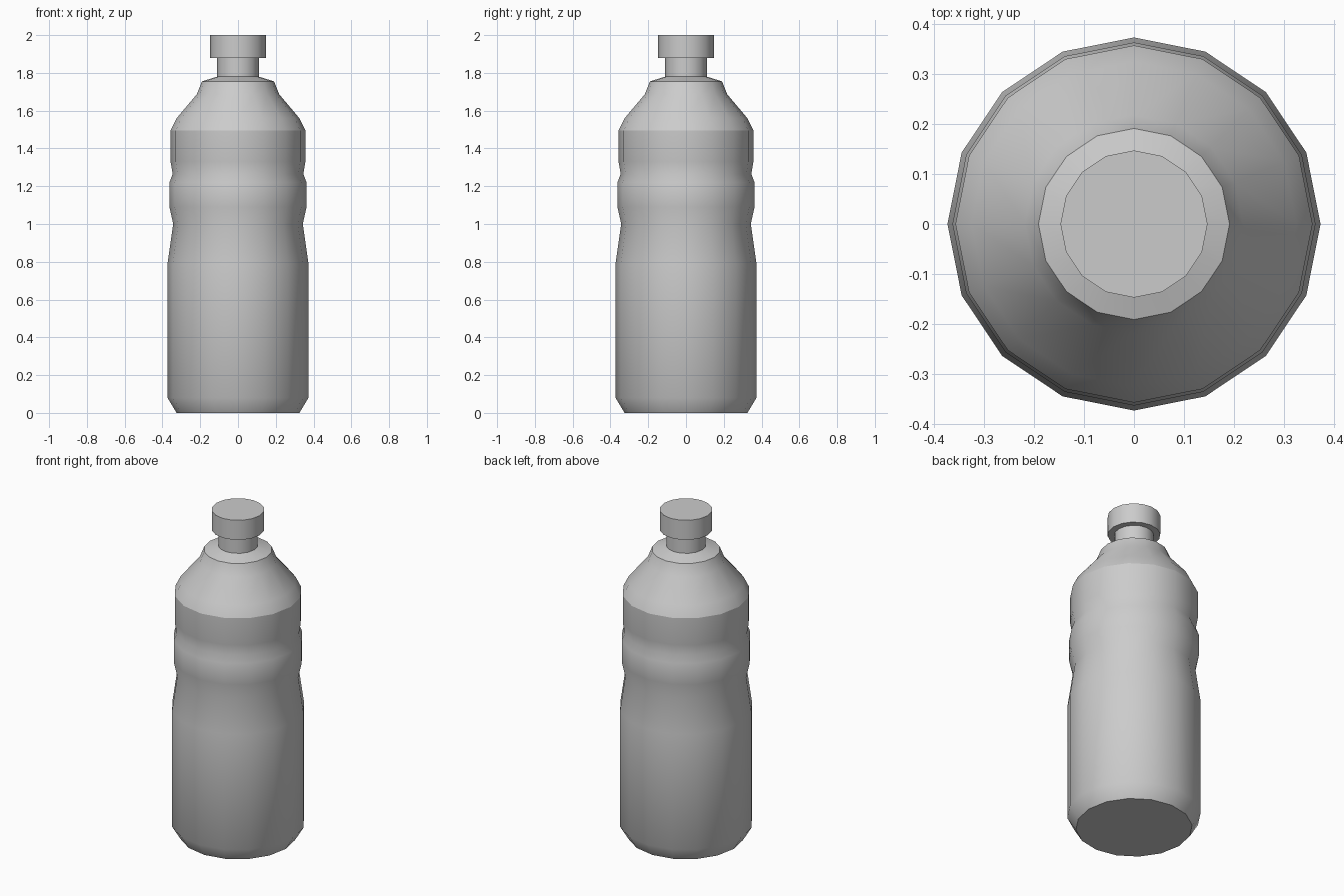
import bpy, bmesh, math

if "Cube" in bpy.data.objects:
    bpy.data.objects.remove(bpy.data.objects["Cube"])

SIDES = 16


def lathe(name, profile, crease_z=None):
    """Revolve (radius, z) points into a closed 16-sided solid."""
    bm = bmesh.new()
    rings = []
    for r, z in profile:
        rings.append([bm.verts.new((r * math.cos(2 * math.pi * i / SIDES),
                                    r * math.sin(2 * math.pi * i / SIDES), z))
                      for i in range(SIDES)])
    for a, b in zip(rings, rings[1:]):
        for i in range(SIDES):
            j = (i + 1) % SIDES
            bm.faces.new((a[i], a[j], b[j], b[i]))
    bm.faces.new(rings[0][::-1])
    bm.faces.new(rings[-1])
    # smooth sides, with sharp edges at steep angles and the chosen crease
    bm.normal_update()
    for f in bm.faces:
        f.smooth = True
    for e in bm.edges:
        on_crease = crease_z is not None and all(abs(v.co.z - crease_z) < 1e-4 for v in e.verts)
        e.smooth = not (on_crease or e.calc_face_angle(0) > math.radians(35))
    mesh = bpy.data.meshes.new(name)
    bm.to_mesh(mesh)
    bm.free()
    obj = bpy.data.objects.new(name, mesh)
    bpy.context.collection.objects.link(obj)
    return obj


# bottle: chamfered base, waist, grip band, shoulder, collar and neck
lathe("bottle_body", [
    (0.325, 0.0), (0.373, 0.08), (0.373, 0.79), (0.343, 1.0),
    (0.363, 1.09), (0.363, 1.22), (0.346, 1.265), (0.357, 1.33),
    (0.357, 1.495), (0.325, 1.56), (0.218, 1.687), (0.191, 1.755),
    (0.11, 1.78), (0.11, 1.88)], crease_z=1.495)

# screw cap
lathe("cap", [(0.147, 1.88), (0.147, 2.0)])
